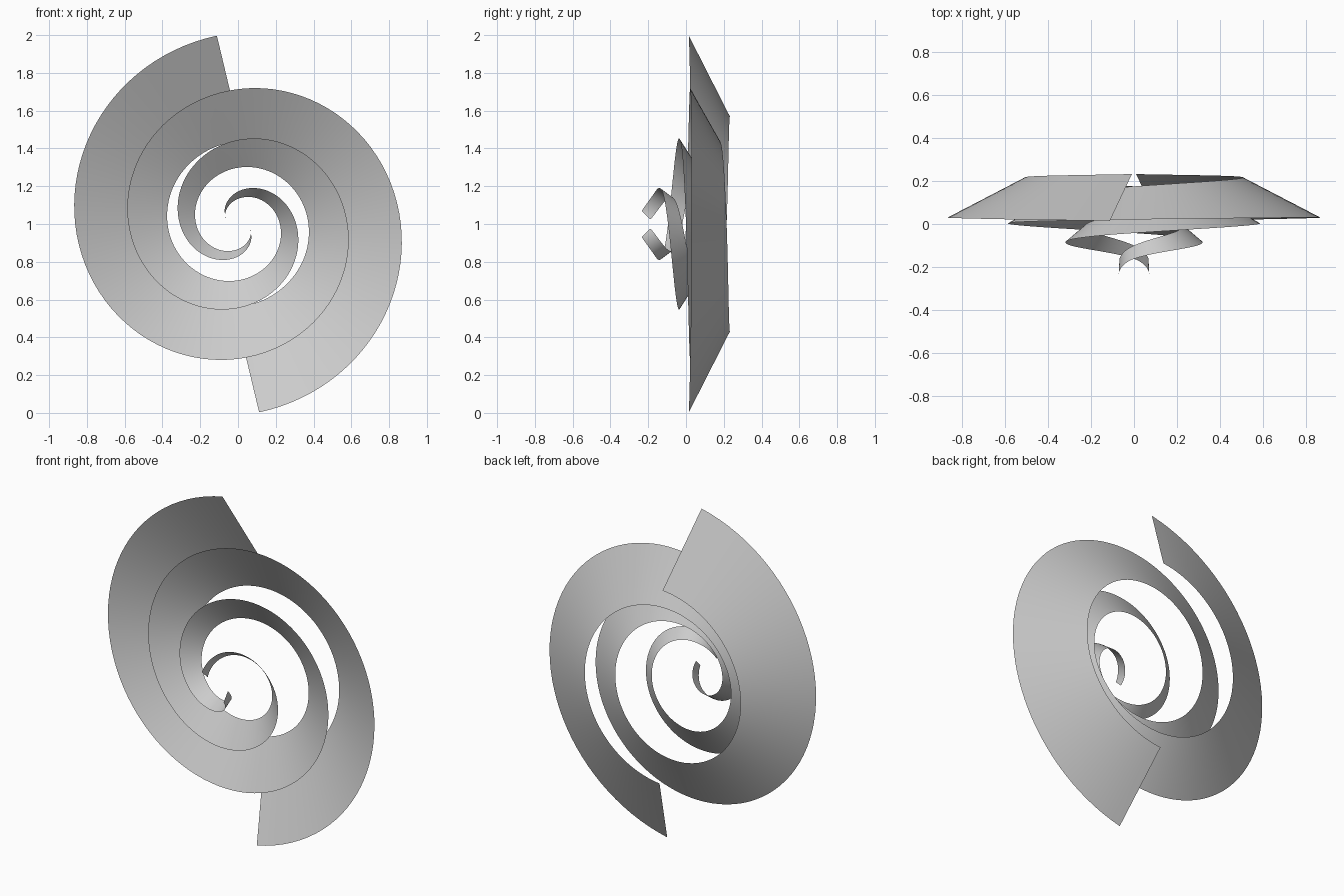
import bpy
import bmesh
from math import radians, sin, cos, pi

default_cube = bpy.data.objects.get("Cube")
if default_cube:
    bpy.data.objects.remove(default_cube, do_unlink=True)

STEPS = 24    # divisions per quarter turn
STRIPS = 6    # divisions across the ribbon
CENTRE_HEIGHT = 1.0

# Rim keys: angle in degrees, radius from the axis, depth along y
OUTER_RIM = [(96.4, 1.003, .015), (180, .862, .03), (270, .714, .021), (360, .58, 0),
             (450, .445, -.042), (540, .308, -.095), (630, .172, -.162), (676, .099, -.235)]
INNER_RIM = [(91, .57, .232), (180, .505, .215), (270, .437, .175), (360, .373, .115),
             (450, .298, .05), (540, .222, -.02), (630, .133, -.1), (700, .07, -.188)]


def slope(keys, i, channel):
    """Slope of a channel against angle at one key."""
    before, after = keys[max(i - 1, 0)], keys[min(i + 1, len(keys) - 1)]
    return (after[channel] - before[channel]) / (after[0] - before[0])


def blend(keys, i, t, channel):
    """Smooth cubic between key i and the next one."""
    a, b = keys[i], keys[i + 1]
    span = b[0] - a[0]
    cube, square = t ** 3, t ** 2
    rise = 3 * square - 2 * cube
    return (a[channel] * (1 - rise) + b[channel] * rise
            + span * slope(keys, i, channel) * (cube - 2 * square + t)
            + span * slope(keys, i + 1, channel) * (cube - square))


def rim_point(keys, i, t, turn):
    """Point on a spiral rim, turned about the y axis."""
    angle = radians(keys[i][0] + t * (keys[i + 1][0] - keys[i][0])) + turn
    radius = blend(keys, i, t, 1)
    depth = blend(keys, i, t, 2)
    return (radius * cos(angle), depth, CENTRE_HEIGHT + radius * sin(angle))


def spiral_arm(name, turn, material):
    """Thin ribbon spanning the outer and inner spiral rims."""
    bm = bmesh.new()
    stations = [(i, s / STEPS) for i in range(len(OUTER_RIM) - 1) for s in range(STEPS)]
    stations.append((len(OUTER_RIM) - 2, 1.0))
    previous = None
    for i, t in stations:
        outer = rim_point(OUTER_RIM, i, t, turn)
        inner = rim_point(INNER_RIM, i, t, turn)
        row = []
        for k in range(STRIPS + 1):
            f = k / STRIPS
            row.append(bm.verts.new([a + (b - a) * f for a, b in zip(outer, inner)]))
        if previous:
            for k in range(STRIPS):
                bm.faces.new((previous[k], row[k], row[k + 1], previous[k + 1]))
        previous = row
    # The open front of the funnel is the facing side
    bm.normal_update()
    if sum(face.normal.y for face in bm.faces) > 0:
        bmesh.ops.reverse_faces(bm, faces=bm.faces[:])
    for face in bm.faces:
        face.smooth = True
    mesh = bpy.data.meshes.new(name)
    bm.to_mesh(mesh)
    bm.free()
    mesh.materials.append(material)
    arm = bpy.data.objects.new(name, mesh)
    bpy.context.collection.objects.link(arm)
    return arm


# Single plain grey
grey = bpy.data.materials.new("light_grey")
grey.use_nodes = True
grey.diffuse_color = (.6, .6, .6, 1)
grey.node_tree.nodes["Principled BSDF"].inputs["Base Color"].default_value = grey.diffuse_color

# Two matching arms, half a turn apart
spiral_arm("upper_spiral_arm", 0, grey)
spiral_arm("lower_spiral_arm", pi, grey)
